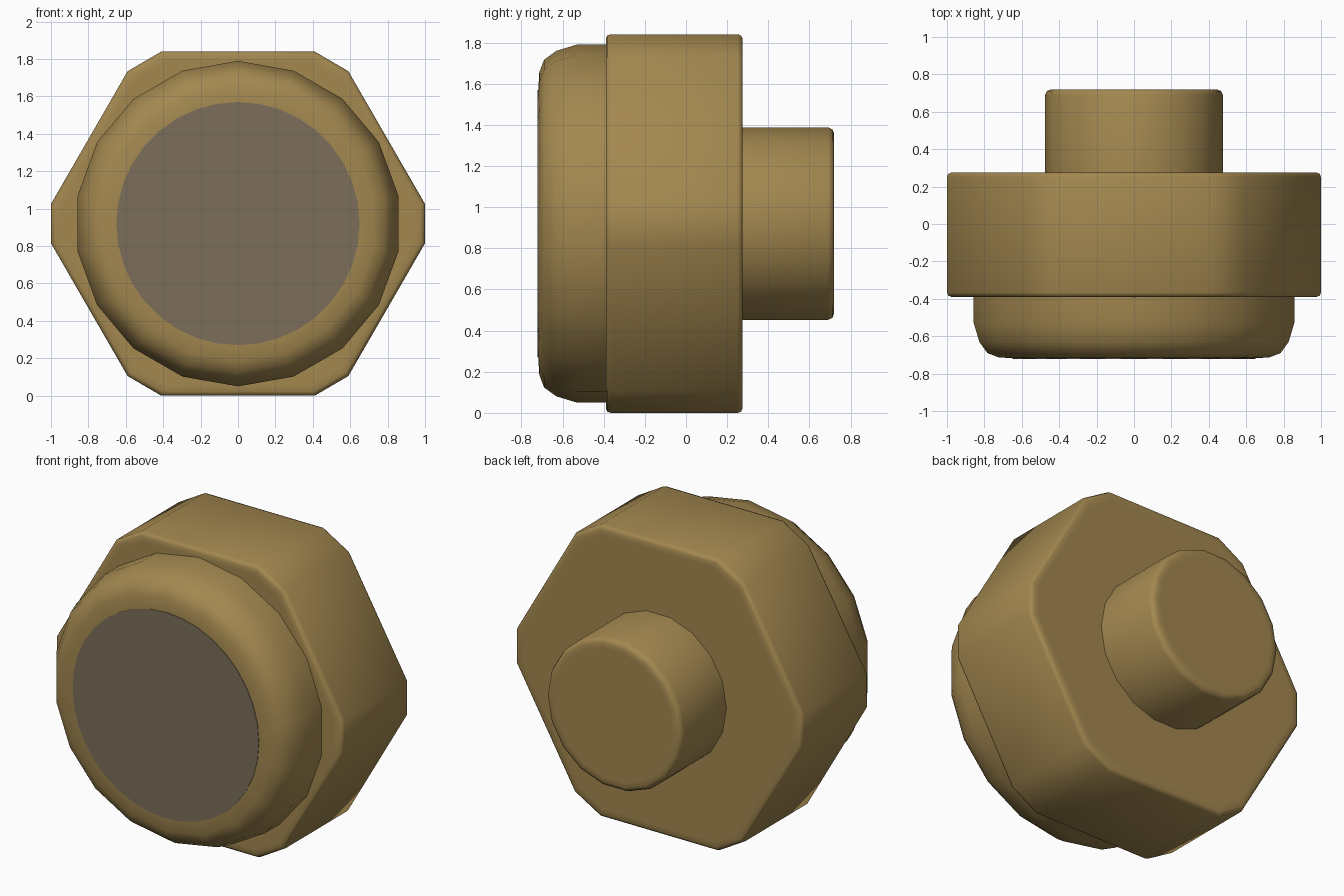
import bpy, bmesh, math

if "Cube" in bpy.data.objects:
    bpy.data.objects.remove(bpy.data.objects["Cube"])

CZ = 0.92  # height of the shared axis


def material(name, rgb):
    m = bpy.data.materials.new(name)
    m.diffuse_color = (*rgb, 1)
    m.use_nodes = True
    m.node_tree.nodes["Principled BSDF"].inputs["Base Color"].default_value = m.diffuse_color
    return m


brass = material("brass", (0.367, 0.246, 0.080))
grey = material("dull grey brown", (0.200, 0.157, 0.105))


def loft(name, outline, sections, mat):
    """Scale an xz outline through (y, scale) sections and cap both ends."""
    bm = bmesh.new()
    rings = [[bm.verts.new((x * s, y, CZ + z * s)) for x, z in outline]
             for y, s in sections]
    n = len(outline)
    for a, b in zip(rings, rings[1:]):
        for i in range(n):
            j = (i + 1) % n
            bm.faces.new((a[i], a[j], b[j], b[i]))
    bm.faces.new(rings[0])
    bm.faces.new(rings[-1])
    bmesh.ops.recalc_face_normals(bm, faces=bm.faces[:])
    for f in bm.faces:
        f.smooth = True
    me = bpy.data.meshes.new(name)
    bm.to_mesh(me)
    bm.free()
    me.materials.append(mat)
    me.set_sharp_from_angle(angle=math.radians(50))
    ob = bpy.data.objects.new(name, me)
    bpy.context.collection.objects.link(ob)
    return ob


def circle(r, n, phase=0.0):
    return [(r * math.cos(phase + 2 * math.pi * i / n),
             r * math.sin(phase + 2 * math.pi * i / n)) for i in range(n)]


# hexagonal nut body with clipped corners and a small rounded edge
quarter = [(1.0, 0.105), (0.59, 0.815), (0.41, 0.92)]
upper = quarter + [(-x, z) for x, z in reversed(quarter)]
hexagon = upper + [(-x, -z) for x, z in upper]
loft("hex_body", hexagon,
     [(-0.39, 0.94), (-0.39, 0.976), (-0.383, 0.993), (-0.366, 1),
      (0.251, 1), (0.268, 0.993), (0.275, 0.976), (0.275, 0.94)], brass)

# rounded front cap
loft("front_cap", circle(0.87, 18, math.pi / 2),
     [(-0.36, 1), (-0.53, 1), (-0.63, 0.965), (-0.69, 0.915),
      (-0.713, 0.845), (-0.718, 0.75), (-0.718, 0.6)], brass)

# thin grey disc on the front face
loft("front_disc", circle(0.65, 36), [(-0.716, 1), (-0.721, 1)], grey)

# round rear stem
loft("rear_stem", circle(0.475, 18),
     [(0.25, 1), (0.69, 1), (0.711, 0.98), (0.72, 0.935), (0.72, 0.87)], brass)
